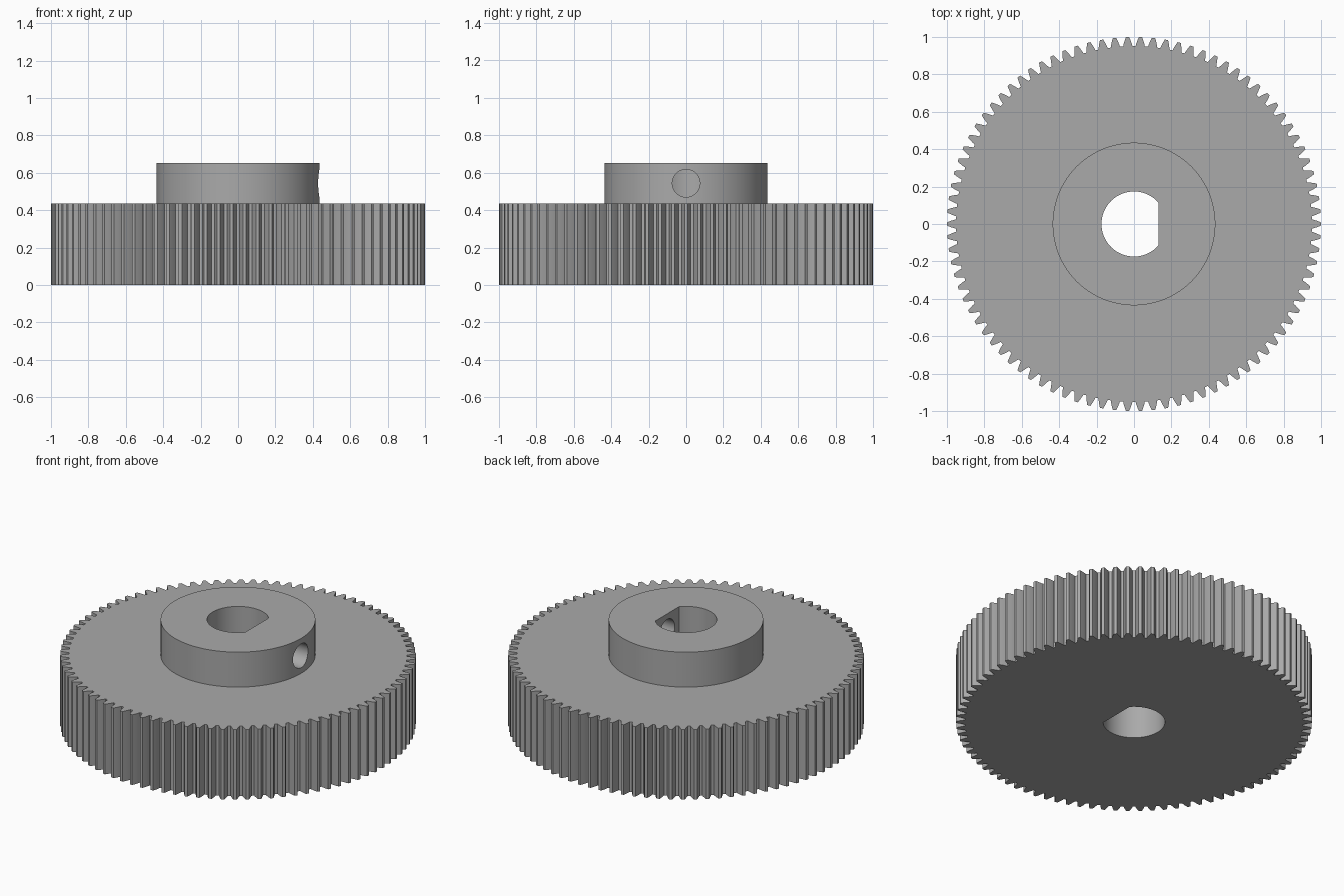
import bpy, bmesh
from math import pi, cos, sin, tan, acos, radians
from mathutils import Matrix

if "Cube" in bpy.data.objects:
    bpy.data.objects.remove(bpy.data.objects["Cube"])

TEETH = 90
MODULE = 2 / (TEETH + 2)
PITCH_R = MODULE * TEETH / 2
TIP_R, ROOT_R = 1.0, PITCH_R - 1.25 * MODULE
BASE_R = PITCH_R * cos(radians(20))
GEAR_H, HUB_H, HUB_R = 0.435, 0.652, 0.435
BORE_R, FLAT_X = 0.174, 0.13
SCREW_R, SCREW_Z = 0.074, 0.5435

grey = bpy.data.materials.new("grey metal")
grey.use_nodes = True
colour = (0.4, 0.4, 0.4, 1)
grey.diffuse_color = colour
grey.node_tree.nodes["Principled BSDF"].inputs["Base Color"].default_value = colour


def prism(name, outline, z0, z1, matrix=Matrix()):
    """Extrude a closed outline from z0 to z1."""
    bm = bmesh.new()
    face = bm.faces.new([bm.verts.new((x, y, z0)) for x, y in outline])
    top = bmesh.ops.extrude_face_region(bm, geom=[face])["geom"]
    moved = [v for v in top if isinstance(v, bmesh.types.BMVert)]
    bmesh.ops.translate(bm, verts=moved, vec=(0, 0, z1 - z0))
    bmesh.ops.recalc_face_normals(bm, faces=bm.faces)
    bm.transform(matrix)
    mesh = bpy.data.meshes.new(name)
    bm.to_mesh(mesh)
    bm.free()
    mesh.materials.append(grey)
    obj = bpy.data.objects.new(name, mesh)
    bpy.context.collection.objects.link(obj)
    return obj


def arc(radius, start, end, count):
    step = (end - start) / count
    return [(radius * cos(start + i * step), radius * sin(start + i * step))
            for i in range(count + 1)]


def circle(radius, count):
    return arc(radius, 0, 2 * pi, count)[:-1]


def involute(angle):
    return tan(angle) - angle


def half_angle(radius):
    """Half the angular width of a tooth at a radius."""
    return pi / (2 * TEETH) + involute(radians(20)) - involute(acos(BASE_R / radius))


# Involute tooth outline, repeated round the wheel
radii = [ROOT_R + (TIP_R - ROOT_R) * i / 4 for i in range(5)]
flank = [(r, half_angle(r)) for r in radii]
tooth = [(r, -a) for r, a in flank] + [(r, a) for r, a in reversed(flank)]
outline = [(r * cos(a + 2 * pi * k / TEETH), r * sin(a + 2 * pi * k / TEETH))
           for k in range(TEETH) for r, a in tooth]
gear = prism("spur_gear", outline, 0, GEAR_H)

# Hub, D-shaped bore and radial set screw hole
hub = prism("hub", circle(HUB_R, 96), GEAR_H / 2, HUB_H)
flat = acos(FLAT_X / BORE_R)
bore = prism("bore_cutter", arc(BORE_R, flat, 2 * pi - flat, 48), -0.1, 1)
screw = prism("screw_hole_cutter", circle(SCREW_R, 40), 0.06, 0.6,
              Matrix.Translation((0, 0, SCREW_Z)) @ Matrix.Rotation(pi / 2, 4, "Y"))

bpy.ops.object.select_all(action="DESELECT")
bpy.context.view_layer.objects.active = gear
gear.select_set(True)
for part, operation in ((hub, "UNION"), (bore, "DIFFERENCE"), (screw, "DIFFERENCE")):
    mod = gear.modifiers.new(part.name, "BOOLEAN")
    mod.object, mod.operation, mod.solver = part, operation, "EXACT"
    bpy.ops.object.modifier_apply(modifier=mod.name)
    bpy.data.objects.remove(part)

bpy.ops.object.shade_smooth_by_angle(angle=radians(25))
